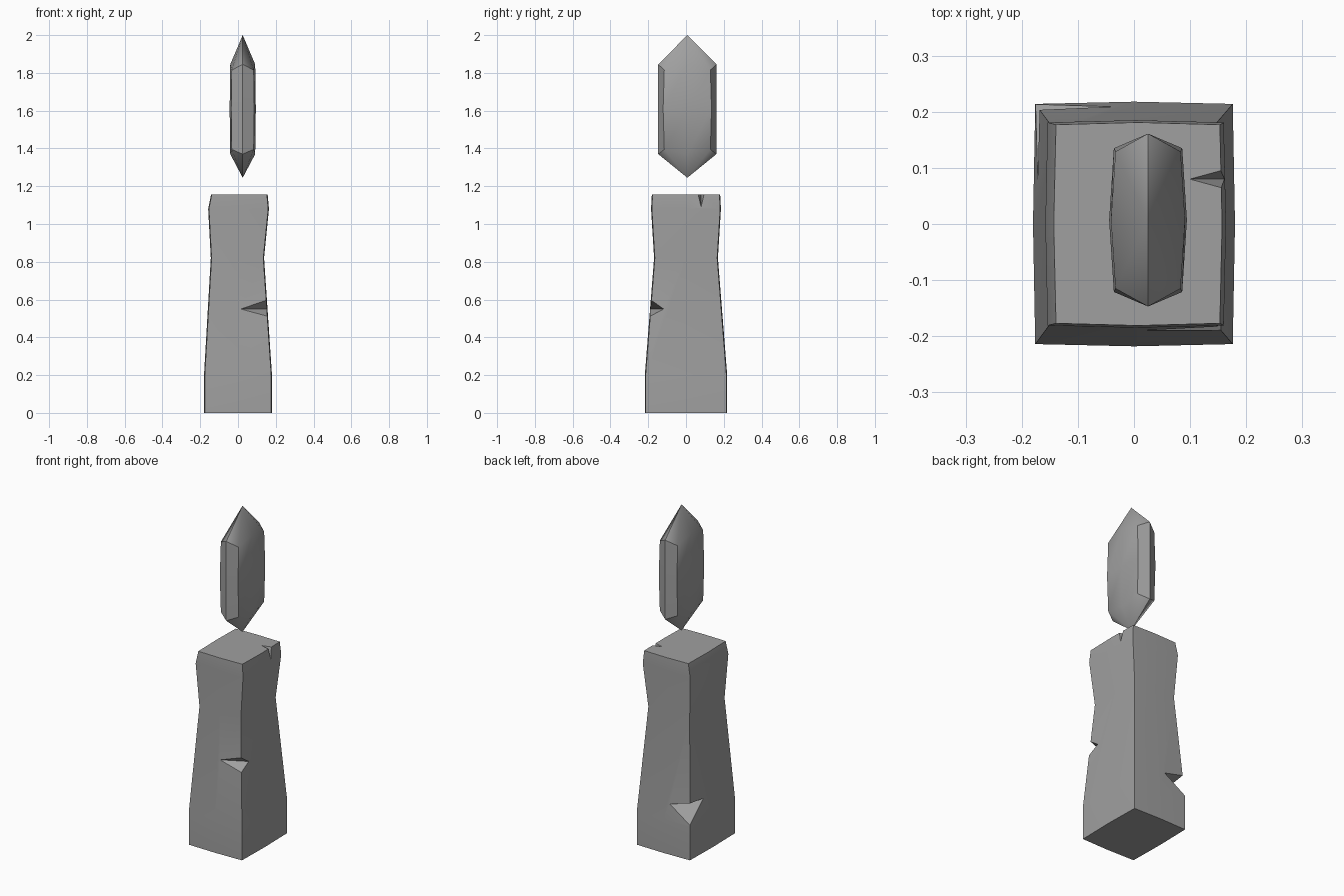
import bpy, bmesh
from mathutils import Vector, Matrix
from math import radians

cube = bpy.data.objects.get("Cube")
if cube:
    bpy.data.objects.remove(cube, do_unlink=True)

stone = bpy.data.materials.new("grey_stone")
stone.use_nodes = True
stone.diffuse_color = (0.35, 0.35, 0.35, 1)
stone.node_tree.nodes["Principled BSDF"].inputs["Base Color"].default_value = (0.35, 0.35, 0.35, 1)


def to_object(name, bm):
    bmesh.ops.recalc_face_normals(bm, faces=bm.faces)
    mesh = bpy.data.meshes.new(name)
    bm.to_mesh(mesh)
    bm.free()
    mesh.materials.append(stone)
    obj = bpy.data.objects.new(name, mesh)
    bpy.context.collection.objects.link(obj)
    return obj


def activate(obj):
    bpy.ops.object.select_all(action='DESELECT')
    obj.select_set(True)
    bpy.context.view_layer.objects.active = obj


def smooth(obj, angle):
    activate(obj)
    bpy.ops.object.shade_smooth_by_angle(angle=radians(angle))


def loft(bm, rings):
    """Skin consecutive rings of vertices with quads."""
    for a, b in zip(rings, rings[1:]):
        for i in range(len(a)):
            j = (i + 1) % len(a)
            bm.faces.new((a[i], a[j], b[j], b[i]))


def octagon(corner, side, end):
    """Four corners with a point in the middle of each side."""
    cx, cy = corner
    return [(cx, cy), (0, end), (-cx, cy), (-side, 0),
            (-cx, -cy), (0, -end), (cx, -cy), (side, 0)]


def cut(obj, start, end, top, bottom):
    """Cut a wedge whose inner edge runs from start to end, opening through top and bottom."""
    a, b = Vector(start), Vector(end)
    along = b - a
    mid = (a + b) / 2
    points = []
    for t in (-0.6, 0.6):
        spine = mid + along * t * 1.6
        points.append(spine)
        for lip in (top, bottom):
            points.append(spine + (Vector(lip) - mid) * 3)
    bm = bmesh.new()
    bmesh.ops.convex_hull(bm, input=[bm.verts.new(p) for p in points])
    cutter = to_object("cutter", bm)
    cutter.hide_render = True
    mod = obj.modifiers.new("notch", 'BOOLEAN')
    mod.operation, mod.solver, mod.object = 'DIFFERENCE', 'EXACT', cutter
    activate(obj)
    bpy.ops.object.modifier_apply(modifier=mod.name)
    bpy.data.objects.remove(cutter, do_unlink=True)


# Pillar: waisted, slightly bulging rectangular stone block
# (height, half width, half depth, x shift)
levels = [(0, 0.176, 0.214, 0), (0.2, 0.176, 0.214, 0), (0.82, 0.137, 0.165, -0.003),
          (1.08, 0.157, 0.181, 0.003), (1.155, 0.146, 0.177, 0.007)]
bm = bmesh.new()
rings = []
for z, w, d, shift in levels:
    rings.append([bm.verts.new((x + shift, y, z))
                  for x, y in octagon((w, d), w + 0.004, d + 0.004)])
loft(bm, rings)
bm.faces.new(rings[0])
bm.faces.new(rings[-1])
pillar = to_object("stone_pillar", bm)

# Chips: front corner, back corner and top edge
cut(pillar, (0.01, -0.192, 0.55), (0.16, -0.115, 0.55), (0.154, -0.186, 0.6), (0.159, -0.191, 0.51))
cut(pillar, (-0.04, 0.208, 0.3), (-0.172, 0.08, 0.32), (-0.17, 0.204, 0.335), (-0.176, 0.212, 0.21))
bm = bmesh.new()
tip = [(0.09, 0.08, 1.165), (0.2, 0.05, 1.165), (0.2, 0.11, 1.165), (0.2, 0.08, 1.05)]
bmesh.ops.convex_hull(bm, input=[bm.verts.new(p) for p in tip])
chip = to_object("chip_cutter", bm)
mod = pillar.modifiers.new("chip", 'BOOLEAN')
mod.operation, mod.solver, mod.object = 'DIFFERENCE', 'EXACT', chip
activate(pillar)
bpy.ops.object.modifier_apply(modifier=mod.name)
bpy.data.objects.remove(chip, do_unlink=True)
smooth(pillar, 30)

# Crystal: floating, pointed at both ends, with corners pulled in from the tips
bm = bmesh.new()
rings = []
for corner_z, peak_z, grow in ((1.395, 1.37, 1), (1.61, 1.61, 1.05), (1.815, 1.845, 1)):
    outline = octagon((0.058, 0.122), 0.066, 0.154)
    rings.append([bm.verts.new((x * grow, y if i % 4 == 1 else y * grow, peak_z if i % 2 else corner_z))
                  for i, (x, y) in enumerate(outline)])
loft(bm, rings)
for ring, z in ((rings[0], 1.245), (rings[-1], 2.0)):
    tip = bm.verts.new((0, 0, z))
    for i in range(8):
        bm.faces.new((ring[i], ring[(i + 1) % 8], tip))
bm.transform(Matrix.Translation((0.025, 0.007, 0)))
crystal = to_object("floating_crystal", bm)
smooth(crystal, 35)
